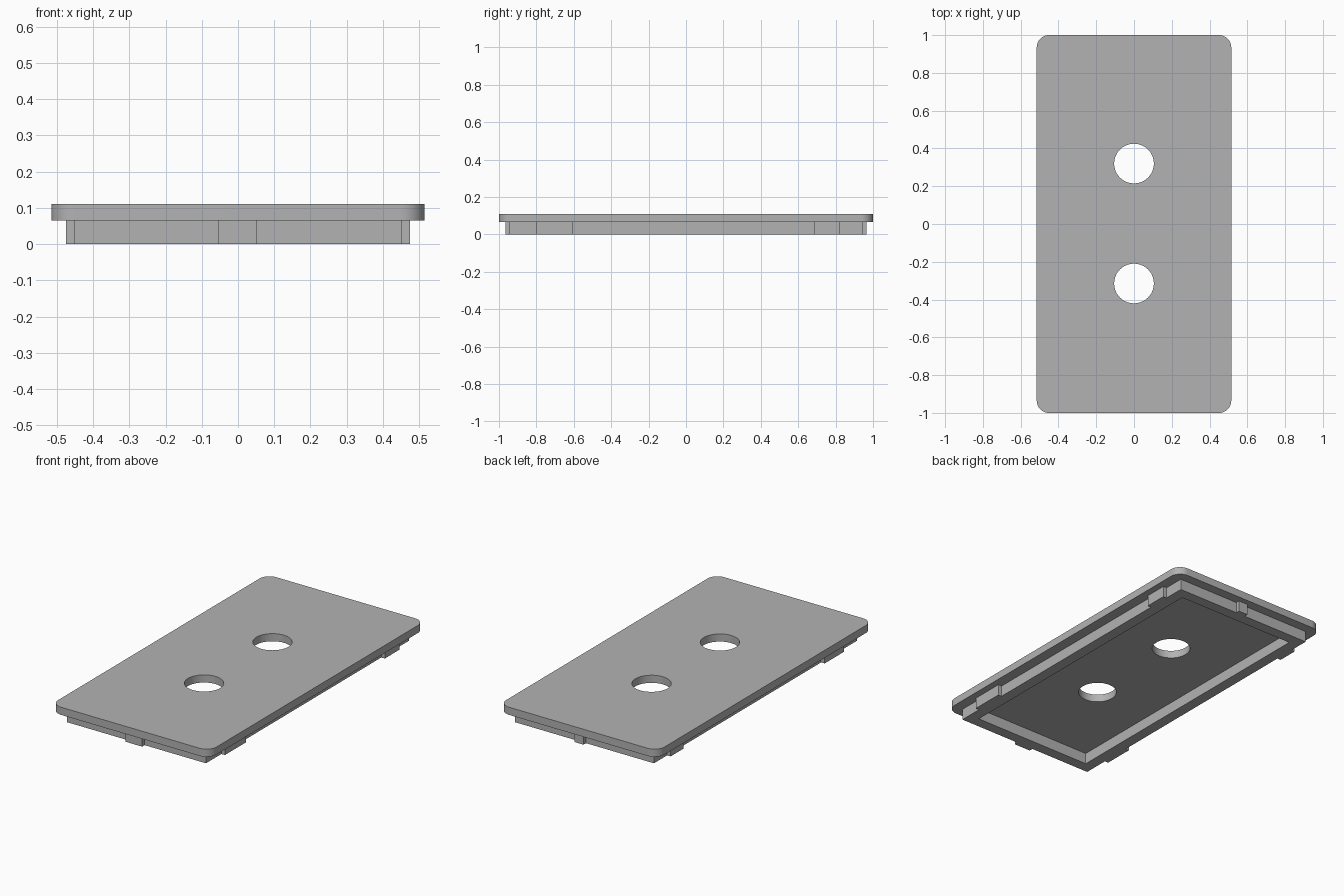
import bpy
import bmesh
from math import cos, sin, pi

cube = bpy.data.objects.get("Cube")
if cube:
    bpy.data.objects.remove(cube, do_unlink=True)

grey = bpy.data.materials.new("plain grey")
grey.use_nodes = True
colour = (0.45, 0.45, 0.45, 1)
grey.diffuse_color = colour
grey.node_tree.nodes["Principled BSDF"].inputs["Base Color"].default_value = colour

RIM_BOTTOM, PLATE_BOTTOM, PLATE_TOP = 0.0, 0.065, 0.11
RIM_X, RIM_Y, WALL = 0.452, 0.943, 0.065
TAB = 0.023


def rectangle(hx, hy):
    return [(-hx, -hy), (hx, -hy), (hx, hy), (-hx, hy)]


def rounded_rectangle(hx, hy, r, steps=10):
    points = []
    for i, (sx, sy) in enumerate([(1, 1), (-1, 1), (-1, -1), (1, -1)]):
        for k in range(steps + 1):
            a = (i + k / steps) * pi / 2
            points.append((sx * (hx - r) + r * cos(a), sy * (hy - r) + r * sin(a)))
    return points


def circle(cx, cy, r, steps=64):
    return [(cx + r * cos(2 * pi * k / steps), cy + r * sin(2 * pi * k / steps))
            for k in range(steps)]


def slab(name, outlines, z0, z1):
    """Extrude a flat outline; any further outlines become holes."""
    curve = bpy.data.curves.new(name, "CURVE")
    curve.dimensions = "2D"
    curve.fill_mode = "BOTH"
    curve.extrude = (z1 - z0) / 2
    for outline in outlines:
        spline = curve.splines.new("POLY")
        spline.points.add(len(outline) - 1)
        for point, (x, y) in zip(spline.points, outline):
            point.co = (x, y, 0, 1)
        spline.use_cyclic_u = True
    obj = bpy.data.objects.new(name, curve)
    bpy.context.collection.objects.link(obj)
    bpy.ops.object.select_all(action="DESELECT")
    obj.select_set(True)
    bpy.context.view_layer.objects.active = obj
    bpy.ops.object.convert(target="MESH")
    obj = bpy.context.object
    obj.name = name

    # weld the caps to the walls and set the height
    bm = bmesh.new()
    bm.from_mesh(obj.data)
    bmesh.ops.remove_doubles(bm, verts=bm.verts, dist=0.0001)
    bmesh.ops.translate(bm, verts=bm.verts, vec=(0, 0, (z0 + z1) / 2))
    bmesh.ops.recalc_face_normals(bm, faces=bm.faces)
    bm.to_mesh(obj.data)
    bm.free()
    obj.data.materials.clear()
    obj.data.materials.append(grey)
    bpy.ops.object.shade_smooth_by_angle()
    return obj


# Cover plate with two round holes
slab("cover_plate",
     [rounded_rectangle(0.515, 1.0, 0.065), circle(0, 0.32, 0.105), circle(0, -0.315, 0.105)],
     PLATE_BOTTOM, PLATE_TOP)

# Rectangular locating rim underneath
slab("locating_rim",
     [rectangle(RIM_X, RIM_Y), rectangle(RIM_X - WALL, RIM_Y - WALL)],
     RIM_BOTTOM, PLATE_BOTTOM)


# Small tabs standing out from the rim
def tab(name, x0, x1, y0, y1):
    slab(name, [[(x0, y0), (x1, y0), (x1, y1), (x0, y1)]], RIM_BOTTOM, PLATE_BOTTOM)


tab("front_tab", -0.055, 0.053, -RIM_Y - TAB, -RIM_Y)
tab("back_tab", -0.01, 0.05, RIM_Y, RIM_Y + TAB)
for end, y0, y1 in [("front", -0.8, -0.605), ("back", 0.685, 0.82)]:
    tab("left_" + end + "_tab", RIM_X, RIM_X + TAB, y0, y1)
for end, y0, y1 in [("front", -0.79, -0.61), ("back", 0.7, 0.82)]:
    tab("right_" + end + "_tab", -RIM_X - TAB, -RIM_X, y0, y1)
